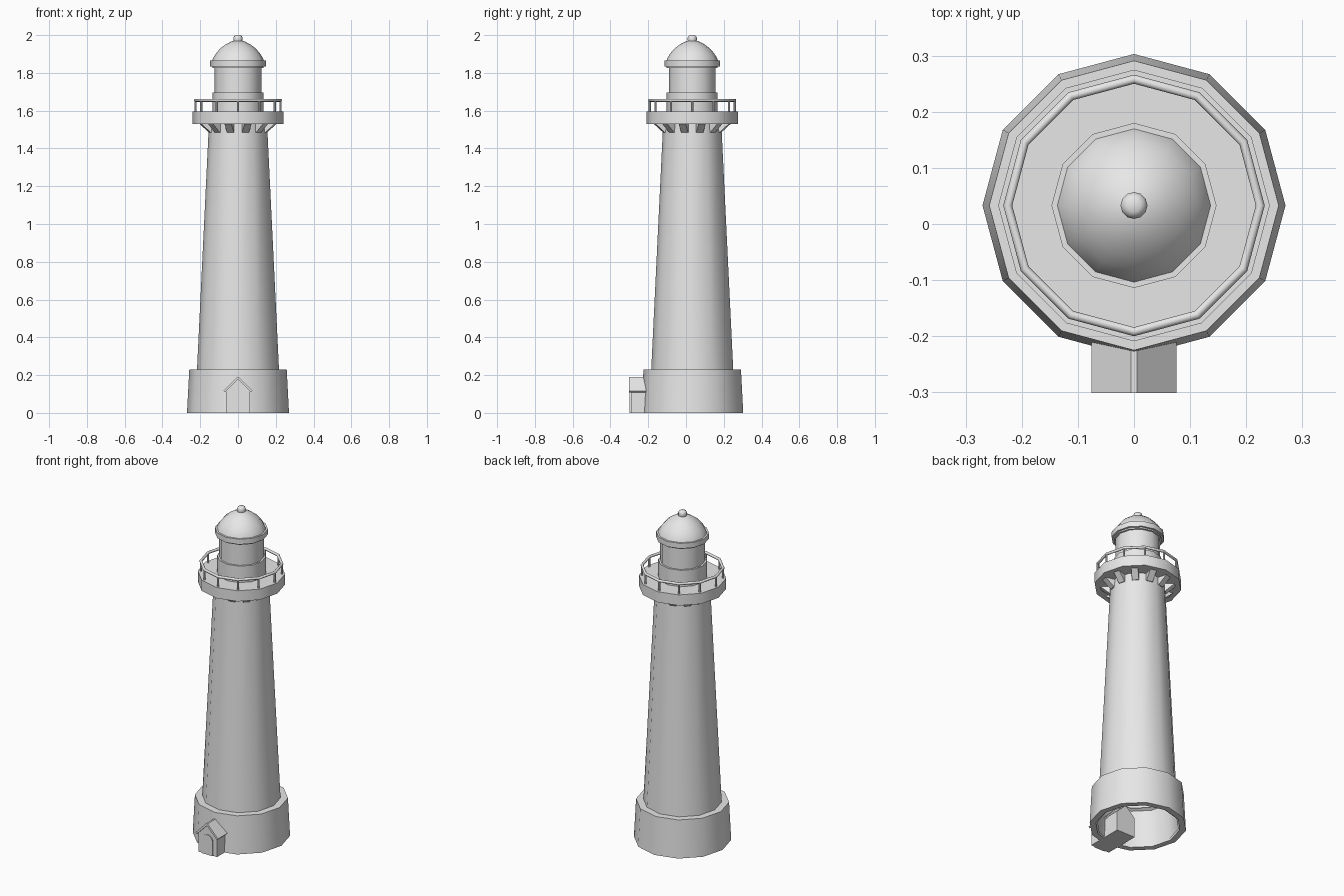
import bpy, bmesh
from math import sin, cos, pi, radians
from mathutils import Matrix, Vector

if "Cube" in bpy.data.objects:
    bpy.data.objects.remove(bpy.data.objects["Cube"])

SIDES = 12
CENTRE_Y = 0.033

grey = bpy.data.materials.new("plain_grey")
grey.use_nodes = True
grey.diffuse_color = (0.8, 0.8, 0.8, 1)
grey.node_tree.nodes["Principled BSDF"].inputs["Base Color"].default_value = (0.8, 0.8, 0.8, 1)


def finish(name, bm, location=(0, 0, 0), smooth=True):
    bmesh.ops.remove_doubles(bm, verts=bm.verts, dist=0.0002)
    bmesh.ops.recalc_face_normals(bm, faces=bm.faces)
    mesh = bpy.data.meshes.new(name)
    bm.to_mesh(mesh)
    bm.free()
    mesh.materials.append(grey)
    ob = bpy.data.objects.new(name, mesh)
    ob.location = location
    bpy.context.collection.objects.link(ob)
    if smooth:
        bpy.ops.object.select_all(action='DESELECT')
        ob.select_set(True)
        bpy.context.view_layer.objects.active = ob
        bpy.ops.object.shade_smooth_by_angle(angle=radians(35))
    return ob


def lathe(name, profile, closed=False):
    """Turn a (radius, height) profile around the tower axis."""
    bm = bmesh.new()
    rings = [[bm.verts.new((r * cos(2 * pi * i / SIDES), r * sin(2 * pi * i / SIDES), z))
              for i in range(SIDES)] for r, z in profile]
    pairs = list(zip(rings, rings[1:]))
    if closed:
        pairs.append((rings[-1], rings[0]))
    for a, b in pairs:
        for i in range(SIDES):
            j = (i + 1) % SIDES
            bm.faces.new((a[i], a[j], b[j], b[i]))
    return finish(name, bm, (0, CENTRE_Y, 0))


def add_prism(bm, outline, y0, y1, matrix=Matrix()):
    """Extrude an (x, z) outline along y."""
    front = [bm.verts.new(matrix @ Vector((x, y0, z))) for x, z in outline]
    back = [bm.verts.new(matrix @ Vector((x, y1, z))) for x, z in outline]
    bm.faces.new(front)
    bm.faces.new(back[::-1])
    for i in range(len(outline)):
        j = (i + 1) % len(outline)
        bm.faces.new((front[i], back[i], back[j], front[j]))


def prism(name, outline, y0, y1):
    bm = bmesh.new()
    add_prism(bm, outline, y0, y1)
    return finish(name, bm, smooth=False)


# Hollow base and tapering tower
lathe("base_ring", [(0.27, 0), (0.258, 0.23), (0.2, 0.23), (0.235, 0.21), (0.235, 0)], closed=True)
lathe("tower", [(0.228, 0.005), (0.217, 0.23), (0.154, 1.53)])

# Gallery deck with brackets under each side
lathe("gallery_deck", [(0, 1.53), (0.242, 1.53), (0.242, 1.595), (0, 1.595)])
bm = bmesh.new()
for k in range(SIDES):
    turn = Matrix.Rotation(2 * pi * (k + 0.5) / SIDES, 4, 'Z')
    add_prism(bm, [(0.14, 1.485), (0.155, 1.485), (0.207, 1.531), (0.14, 1.531)], -0.019, 0.019, turn)
finish("gallery_brackets", bm, (0, CENTRE_Y, 0), smooth=False)

# Railing
rail = [(0.225 + 0.008 * cos(2 * pi * i / 12), 1.655 + 0.008 * sin(2 * pi * i / 12)) for i in range(12)]
lathe("hand_rail", rail, closed=True)
bm = bmesh.new()
for k in range(SIDES):
    a = 2 * pi * k / SIDES
    bmesh.ops.create_cone(bm, cap_ends=True, segments=8, radius1=0.006, radius2=0.006, depth=0.06,
                          matrix=Matrix.Translation((0.225 * cos(a), 0.225 * sin(a), 1.623)))
finish("rail_posts", bm, (0, CENTRE_Y, 0))

# Lantern room, eave, dome and finial
lathe("lantern_room", [(0.135, 1.59), (0.135, 1.695), (0.124, 1.695), (0.124, 1.825),
                       (0.135, 1.825), (0.135, 1.84)])
lathe("dome_eave", [(0, 1.833), (0.147, 1.833), (0.147, 1.865), (0, 1.865)])
lathe("dome", [(0.137, 1.864), (0.13, 1.882), (0.115, 1.905), (0.093, 1.93),
               (0.065, 1.951), (0.035, 1.967), (0, 1.973)])
lathe("finial", [(0.02, 1.96), (0.024, 1.972), (0.024, 1.986), (0.02, 1.995), (0.012, 2.0), (0, 2.0)])

# Entrance porch with gabled roof and arched door
prism("porch_walls", [(-0.063, 0), (0.063, 0), (0.063, 0.12), (0, 0.18), (-0.063, 0.12)], -0.292, -0.07)
prism("porch_roof", [(-0.076, 0.117), (-0.068, 0.109), (0, 0.177), (0.068, 0.109),
                     (0.076, 0.117), (0.005, 0.19), (-0.005, 0.19)], -0.301, -0.15)
arch = [(0.036 * cos(pi * i / 10), 0.085 + 0.036 * sin(pi * i / 10)) for i in range(11)]
prism("porch_door", [(-0.036, 0.0), (0.036, 0.0)] + arch, -0.298, -0.291)
